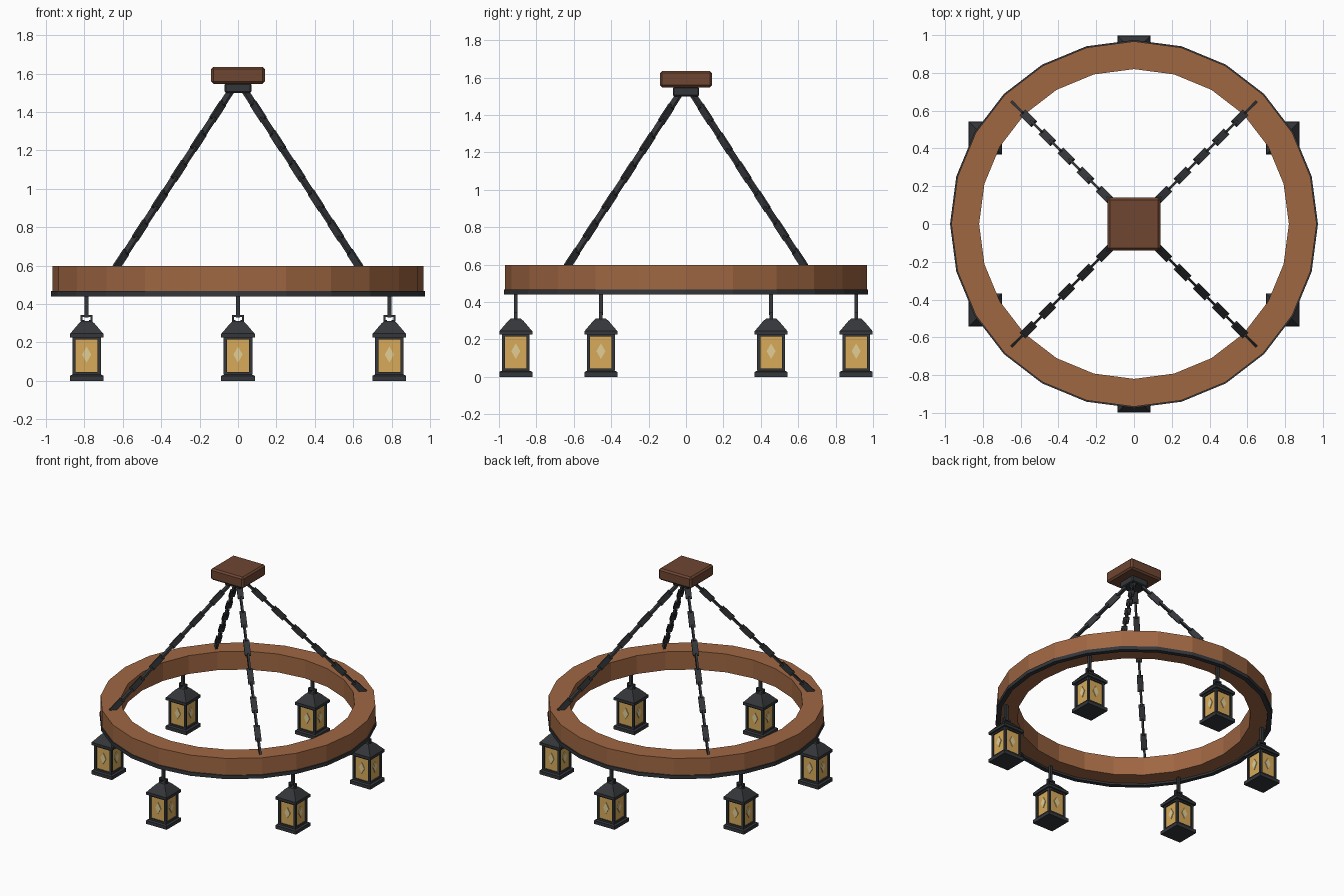
import bpy, bmesh, math
from mathutils import Matrix, Vector

if "Cube" in bpy.data.objects:
    bpy.data.objects.remove(bpy.data.objects["Cube"])


def material(name, rgb):
    m = bpy.data.materials.new(name)
    m.diffuse_color = (*rgb, 1)
    m.use_nodes = True
    m.node_tree.nodes["Principled BSDF"].inputs["Base Color"].default_value = m.diffuse_color
    return m


WOOD = material("wood", (0.35, 0.135, 0.055))
DARK_WOOD = material("dark_wood", (0.156, 0.061, 0.032))
IRON = material("iron", (0.034, 0.037, 0.042))
GLASS = material("amber_glass", (0.68, 0.40, 0.10))
PALE = material("pale_glass", (0.75, 0.61, 0.30))


def box(bm, center, size, rot=None):
    m = Matrix.Translation(center) @ (rot or Matrix()) @ Matrix.Diagonal((*size, 1))
    bmesh.ops.create_cube(bm, size=1, matrix=m)


def frustum(bm, r1, r2, z1, z2):
    # square frustum given by half widths
    bmesh.ops.create_cone(bm, cap_ends=True, segments=4,
                          radius1=r1 * math.sqrt(2), radius2=r2 * math.sqrt(2), depth=z2 - z1,
                          matrix=Matrix.Translation((0, 0, (z1 + z2) / 2)) @ Matrix.Rotation(math.pi / 4, 4, 'Z'))


def mesh(bm, name, mat):
    bmesh.ops.recalc_face_normals(bm, faces=bm.faces)
    me = bpy.data.meshes.new(name)
    bm.to_mesh(me)
    bm.free()
    me.materials.append(mat)
    return me


def place(me, name, loc=(0, 0, 0)):
    ob = bpy.data.objects.new(name, me)
    ob.location = loc
    bpy.context.collection.objects.link(ob)
    return ob


def ring(name, r_in, r_out, z1, z2, mat, n=24):
    bm = bmesh.new()
    loops = []
    for i in range(n):
        a = 2 * math.pi * i / n
        loops.append([bm.verts.new((r * math.cos(a), r * math.sin(a), z))
                      for r, z in ((r_in, z1), (r_out, z1), (r_out, z2), (r_in, z2))])
    for i in range(n):
        p, q = loops[i], loops[(i + 1) % n]
        for k in range(4):
            bm.faces.new((p[k], q[k], q[(k + 1) % 4], p[(k + 1) % 4]))
    place(mesh(bm, name, mat), name)


# Wooden hoop with iron band under its outer edge
ring("wooden_hoop", 0.82, 0.967, 0.455, 0.597, WOOD)
ring("iron_band", 0.94, 0.974, 0.44, 0.468, IRON)

# Ceiling block and its iron plate
bm = bmesh.new()
box(bm, (0, 0, 1.591), (0.28, 0.28, 0.088))
bmesh.ops.bevel(bm, geom=bm.edges[:], offset=0.012, segments=1, affect='EDGES')
place(mesh(bm, "ceiling_block", DARK_WOOD), "ceiling_block")
bm = bmesh.new()
box(bm, (0, 0, 1.525), (0.138, 0.138, 0.05))
bmesh.ops.bevel(bm, geom=bm.edges[:], offset=0.006, segments=1, affect='EDGES')
place(mesh(bm, "ceiling_plate", IRON), "ceiling_plate")

# Four chains of flat links, alternately turned a quarter
LINKS = 12
for c, (sx, sy) in enumerate(((1, 1), (-1, 1), (-1, -1), (1, -1))):
    bm = bmesh.new()
    low, high = Vector((0.635 * sx, 0.635 * sy, 0.59)), Vector((0.03 * sx, 0.03 * sy, 1.52))
    d = high - low
    ax = d.normalized()
    side = ax.cross(Vector((0, 0, 1))).normalized()
    up = side.cross(ax)
    basis = Matrix((side, up, ax)).transposed().to_4x4()
    for i in range(LINKS):
        size = (0.014, 0.042) if i % 2 == 0 else (0.042, 0.014)
        box(bm, low + d * (i + 0.5) / LINKS, (*size, d.length / LINKS * 1.12), basis)
    place(mesh(bm, "chain", IRON), f"chain_{c + 1}")

# Lantern frame: base, rails, posts, roof
bm = bmesh.new()
frustum(bm, 0.088, 0.088, 0, 0.026)
frustum(bm, 0.088, 0.076, 0.026, 0.032)
frustum(bm, 0.074, 0.074, 0.03, 0.045)
frustum(bm, 0.074, 0.074, 0.215, 0.23)
frustum(bm, 0.088, 0.088, 0.226, 0.246)
frustum(bm, 0.086, 0.042, 0.246, 0.298)
frustum(bm, 0.042, 0.026, 0.298, 0.312)
for x in (-1, 1):
    for y in (-1, 1):
        box(bm, (x * 0.066, y * 0.066, 0.13), (0.017, 0.017, 0.19))
frame = mesh(bm, "lantern_frame", IRON)

# Lantern glass
bm = bmesh.new()
box(bm, (0, 0, 0.13), (0.128, 0.128, 0.18))
glass = mesh(bm, "lantern_glass", GLASS)

# Raised diamond on each pane
bm = bmesh.new()
for k in range(4):
    rot = Matrix.Rotation(k * math.pi / 2, 4, 'Z')
    pts = [(x, y, z) for y in (-0.069, -0.060)
           for x, z in ((0, 0.095), (0.024, 0.137), (0, 0.179), (-0.024, 0.137))]
    v = [bm.verts.new(rot @ Vector(p)) for p in pts]
    bm.faces.new(v[:4])
    bm.faces.new(v[:3:-1])
    for j in range(4):
        n = (j + 1) % 4
        bm.faces.new((v[j], v[j + 4], v[n + 4], v[n]))
diamonds = mesh(bm, "lantern_diamonds", PALE)

# Hanger: stem and bracket
bm = bmesh.new()
box(bm, (0, 0, 0.395), (0.02, 0.02, 0.13))
box(bm, (0, 0, 0.338), (0.06, 0.018, 0.012))
for x in (-1, 1):
    box(bm, (x * 0.026, 0, 0.326), (0.01, 0.018, 0.034))
    box(bm, (x * 0.021, 0, 0.312), (0.018, 0.018, 0.01))
hanger = mesh(bm, "lantern_hanger", IRON)

# Six lanterns around the hoop
for i in range(6):
    a = math.radians(30 + 60 * i)
    loc = (0.91 * math.cos(a), 0.91 * math.sin(a), 0)
    for me in (frame, glass, diamonds, hanger):
        place(me, f"{me.name}_{i + 1}", loc)
